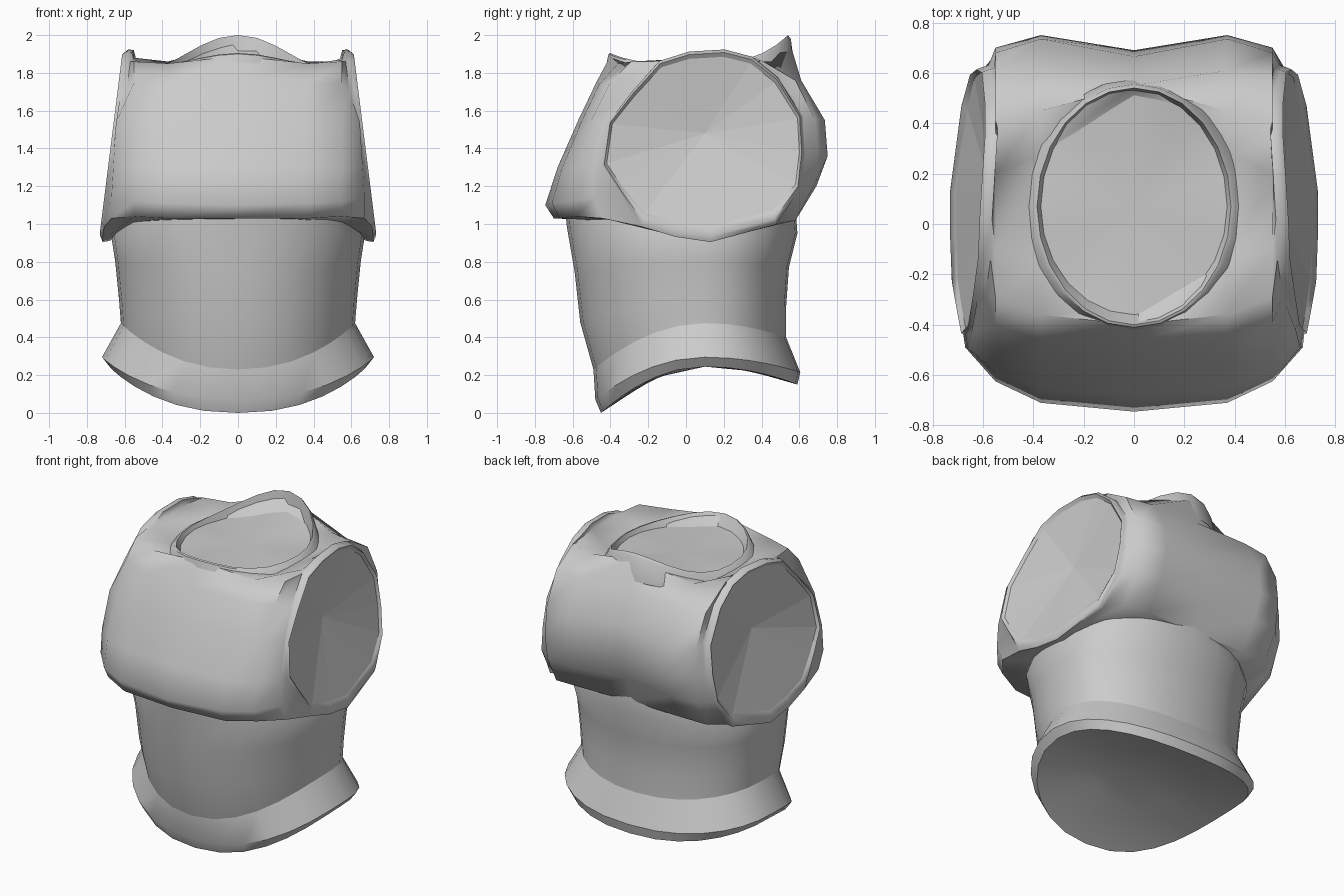
import bpy, bmesh, math

if "Cube" in bpy.data.objects:
    bpy.data.objects.remove(bpy.data.objects["Cube"])

grey = bpy.data.materials.new("plain_grey")
grey.diffuse_color = (0.6, 0.6, 0.6, 1)
grey.use_nodes = True
grey.node_tree.nodes["Principled BSDF"].inputs["Base Color"].default_value = grey.diffuse_color


def loft(name, rings, start=None, end=None, flat_caps=True, angle=40):
    """Skin a list of closed rings; optional fan caps towards tip points."""
    bm = bmesh.new()
    loops = [[bm.verts.new(p) for p in r] for r in rings]
    n = len(rings[0])
    for a, b in zip(loops, loops[1:]):
        for i in range(n):
            j = (i + 1) % n
            bm.faces.new((a[i], a[j], b[j], b[i]))
    caps = []
    for tip, loop in ((start, loops[0]), (end, loops[-1])):
        if tip:
            t = bm.verts.new(tip)
            for i in range(n):
                caps.append(bm.faces.new((loop[i], loop[(i + 1) % n], t)))
    bmesh.ops.recalc_face_normals(bm, faces=bm.faces)
    bm.faces.index_update()
    cap_ids = [f.index for f in caps]
    me = bpy.data.meshes.new(name)
    bm.to_mesh(me)
    bm.free()
    me.materials.append(grey)
    ob = bpy.data.objects.new(name, me)
    bpy.context.collection.objects.link(ob)
    bpy.ops.object.select_all(action='DESELECT')
    ob.select_set(True)
    bpy.context.view_layer.objects.active = ob
    bpy.ops.object.shade_smooth_by_angle(angle=math.radians(angle))
    if flat_caps:
        for i in cap_ids:
            me.polygons[i].use_smooth = False
    return ob


def oval(rx, yf, yb, zs, zf, zb, cy=0.1, p=2.0, n=28):
    """Horizontal oval whose height differs at the sides, front and back."""
    pts = []
    for k in range(n):
        t = 2 * math.pi * k / n
        c, s = math.cos(t), math.sin(t)
        x = math.copysign(abs(c) ** (2 / p), c) * rx
        u = math.copysign(abs(s) ** (2 / p), s)
        y = cy + u * ((yb - cy) if s > 0 else (cy - yf))
        z = zs + ((zb if s > 0 else zf) - zs) * u * u
        pts.append((x, y, z))
    return pts


# Flared hem with a bevelled lip and arched, closed underside
hem_top = oval(0.62, -0.49, 0.53, 0.475, 0.23, 0.40, p=2.15)
loft("hem", [
    oval(0.34, -0.175, 0.345, 0.245, 0.184, 0.221, p=2.25),
    oval(0.68, -0.45, 0.59, 0.245, 0.00, 0.15, p=2.25),
    oval(0.72, -0.48, 0.605, 0.295, 0.07, 0.215, p=2.25),
    hem_top,
], start=(0, 0.1, 0.245), flat_caps=False, angle=28)

# Waist rising from the hem into the chest
loft("waist", [
    hem_top,
    oval(0.63, -0.56, 0.53, 0.60, 0.48, 0.56, p=2.15),
    oval(0.65, -0.59, 0.545, 0.80, 0.75, 0.77, p=2.15),
    oval(0.67, -0.63, 0.59, 0.93, 0.98, 0.95, p=2.2),
    oval(0.60, -0.64, 0.58, 1.10, 1.08, 1.08, p=2.2),
], end=(0, 0.1, 1.1), angle=60)

# Chest cross-sections (y, z), from the front lip up, over and under
mid = [(-.745, 1.1), (-.68, 1.3), (-.57, 1.55), (-.475, 1.75), (-.40, 1.89), (-.33, 1.76),
       (.46, 1.76), (.55, 1.96), (.59, 1.78), (.665, 1.57), (.69, 1.38), (.63, 1.2),
       (.57, 1.02), (.2, 1.0), (-.3, 1.02), (-.70, 1.03)]
inner = [(-.71, 1.11), (-.655, 1.3), (-.55, 1.55), (-.46, 1.74), (-.36, 1.85), (-.15, 1.81),
         (.28, 1.81), (.45, 1.86), (.61, 1.76), (.735, 1.55), (.75, 1.36), (.69, 1.2),
         (.58, 1.02), (.2, .99), (-.3, 1.01), (-.67, 1.03)]
outer = [(-.625, 1.12), (-.59, 1.3), (-.50, 1.55), (-.40, 1.75), (-.29, 1.86), (-.1, 1.87),
         (.2, 1.88), (.41, 1.86), (.58, 1.76), (.68, 1.56), (.70, 1.38), (.675, 1.2),
         (.58, 1.02), (.15, .96), (-.3, 1.01), (-.58, 1.04)]
rim = [(-.34, 1.2), (-.42, 1.32), (-.39, 1.53), (-.27, 1.68), (-.13, 1.83), (.02, 1.875),
       (.2, 1.885), (.34, 1.85), (.47, 1.75), (.59, 1.56), (.60, 1.38), (.58, 1.21),
       (.46, 1.07), (.13, .985), (-.05, 1.01), (-.22, 1.06)]


def section(pts, x):
    return [(x, y, z) for y, z in pts]


def arm_ring(scale, dx):
    """Arm opening outline, leaning out at the bottom and in at the back."""
    out = []
    for y, z in rim:
        y, z = 0.1 + (y - 0.1) * (0.5 + scale * 0.5), 1.43 + (z - 1.43) * scale
        if z < 1.1:
            z -= (scale - 1) * 0.5
        lean = 0.05 * max(0, (y - 0.1) / 0.5)
        out.append((0.595 + (1.9 - z) * 0.125 + dx - lean, y, z))
    return out


shoulder = arm_ring(1.08, -0.03)
shoulder[0] = (0.67, -.49, 1.14)
shoulder[1] = (0.66, -.49, 1.30)
shoulder[2] = (0.645, -.43, 1.54)
shoulder[15] = (0.67, -.44, 1.03)
for i in (9, 10, 11):
    x, y, z = shoulder[i]
    shoulder[i] = (x, y + 0.01, z)
half = [section(inner, 0.37), section(outer, 0.55), shoulder,
        arm_ring(1.085, 0.0), arm_ring(1.05, 0.018), arm_ring(1.0, 0.0)]
mirrored = [[(-x, y, z) for x, y, z in r] for r in reversed(half)]
loft("chest_shell", mirrored + [section(mid, 0)] + half,
     start=(-0.555, 0.1, 1.48), end=(0.555, 0.1, 1.48), angle=60)


# Neck collar: low at the sides, raised at the front and peaked at the back
def collar(rx, yf, yb, lift, n=24):
    pts = []
    for k in range(n):
        t = 2 * math.pi * k / n
        c, s = math.cos(t), math.sin(t)
        y = 0.07 + s * ((yb - 0.07) if s > 0 else (0.07 - yf))
        z = 1.85 + (0.15 * s ** 3 if s > 0 else 0.055 * s ** 4)
        pts.append((rx * c, y, z + lift(s)))
    return pts


loft("neck_collar", [
    collar(0.44, -0.42, 0.575, lambda s: -0.05 - 0.12 * max(s, 0) ** 2),
    collar(0.40, -0.41, 0.555, lambda s: -0.005 - 0.015 * max(s, 0)),
    collar(0.385, -0.40, 0.54, lambda s: 0.0),
    collar(0.37, -0.36, 0.525, lambda s: -0.025 - (0.10 if s > 0 else 0.05) * s * s),
], end=(0, 0.07, 1.825), flat_caps=False)
